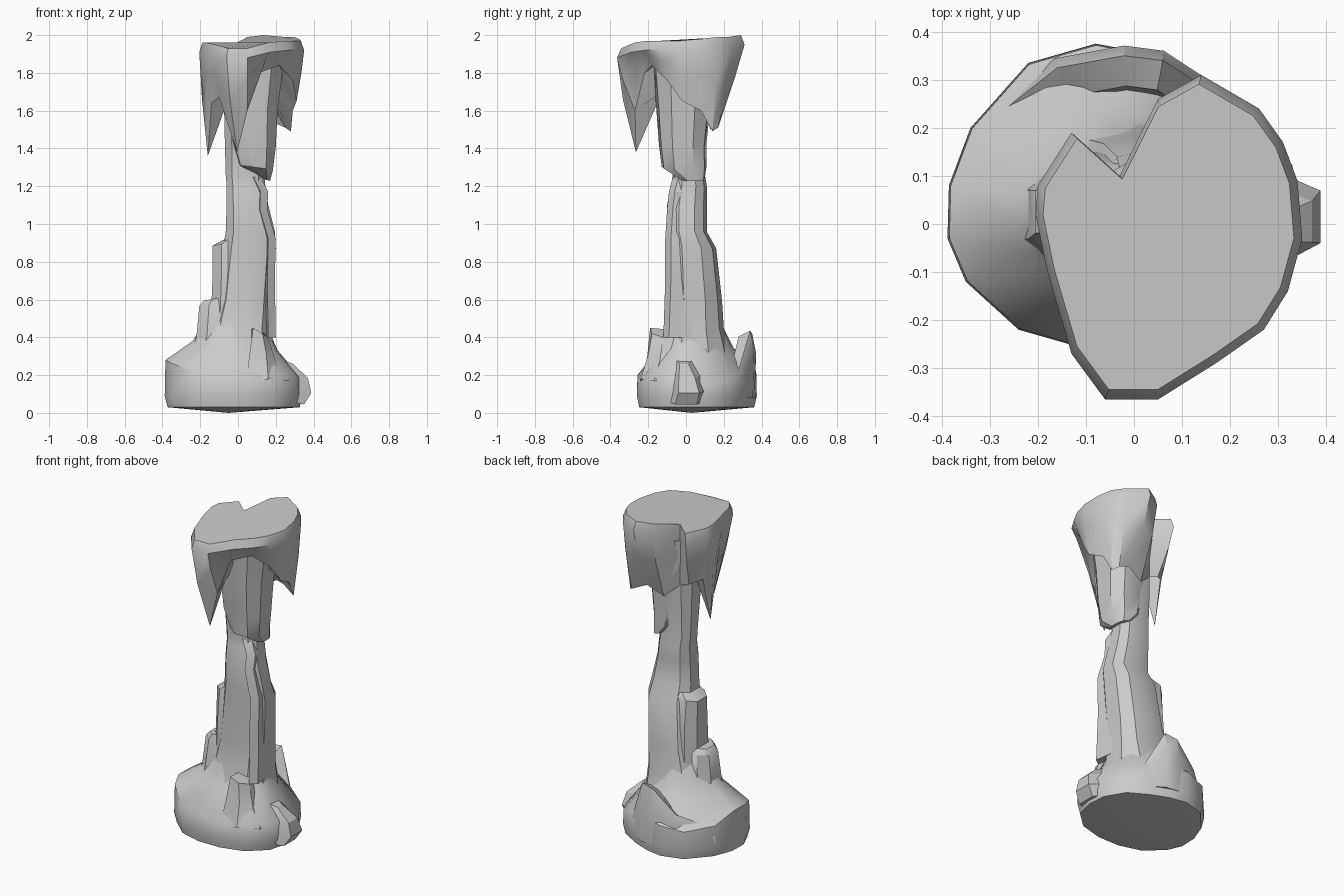
import bpy, math
from mathutils import Vector as V


def skin(name, rings, angle=35, tip=None):
    """Loft closed rings of equal length; optional tip closes the first ring."""
    n = len(rings[0])
    verts = [tuple(p) for r in rings for p in r]
    faces = []
    for k in range(len(rings) - 1):
        a, b = k * n, (k + 1) * n
        for i in range(n):
            j = (i + 1) % n
            faces.append((a + i, a + j, b + j, b + i))
    if tip:
        verts.append(tip)
        faces += [((i + 1) % n, i, len(verts) - 1) for i in range(n)]
    else:
        faces.append(tuple(reversed(range(n))))
    faces.append(tuple(range((len(rings) - 1) * n, len(rings) * n)))
    me = bpy.data.meshes.new(name)
    me.from_pydata(verts, [], faces)
    me.update()
    ob = bpy.data.objects.new(name, me)
    bpy.context.collection.objects.link(ob)
    bpy.ops.object.select_all(action='DESELECT')
    ob.select_set(True)
    bpy.context.view_layer.objects.active = ob
    bpy.ops.object.shade_smooth_by_angle(angle=math.radians(angle))
    return ob


def oval(z, x0, x1, y0, y1, n=10, tilt=0.0, power=0.8):
    """Boxy oval filling the given x and y range; tilt raises the +x side."""
    pts = []
    for i in range(n):
        t = 2 * math.pi * (i + 0.5) / n
        c, s = math.cos(t) / math.cos(math.pi / n), math.sin(t)
        c = math.copysign(min(1, abs(c)) ** power, c)
        s = math.copysign(abs(s) ** power, s)
        pts.append(V(((x0 + x1) / 2 + c * (x1 - x0) / 2,
                      (y0 + y1) / 2 + s * (y1 - y0) / 2, z + tilt * c)))
    return pts


def ovals(name, rows, n=10, tilt=0.0, angle=35):
    return skin(name, [oval(*r, n=n, tilt=tilt) for r in rows], angle)


# Spreading foot: outline x, y and shoulder height
foot = [(.34, 0, .18), (.33, .12, .15), (.26, .24, .18), (.14, .31, .22),
        (.03, .355, .24), (-.08, .375, .22), (-.22, .335, .20), (-.34, .20, .22),
        (-.385, .08, .28), (-.388, -.03, .28), (-.35, -.12, .26), (-.24, -.22, .22),
        (-.10, -.26, .20), (.05, -.26, .18), (.20, -.22, .20), (.31, -.12, .20)]


def foot_ring(f, zf):
    c = V((0.0, .04))
    return [V((*V((x, y)).lerp(c, f), zf(s))) for x, y, s in foot]


skin("column_foot", [foot_ring(.04, lambda s: .03),
                     foot_ring(0, lambda s: .09),
                     foot_ring(.01, lambda s: s),
                     foot_ring(.38, lambda s: s * .5 + .24),
                     foot_ring(.52, lambda s: s * .3 + .38),
                     foot_ring(.68, lambda s: .58)], 40, (-.05, .03, .0))

# Main shaft
ovals("column_shaft", [
    (.30, -.20, .19, -.15, .24), (.45, -.15, .18, -.11, .20),
    (.60, -.11, .185, -.10, .19), (.87, -.08, .20, -.10, .16),
    (.96, -.065, .195, -.10, .11), (1.10, -.06, .16, -.10, .11),
    (1.20, -.06, .145, -.08, .11), (1.26, -.065, .14, -.07, .10),
    (1.45, -.07, .16, -.10, .11), (1.90, -.08, .20, -.14, .12)])

# Stepped ledges on the left of the shaft
ovals("lower_ledge", [(.30, -.25, 0, -.10, .14), (.42, -.22, 0, -.09, .13),
                      (.58, -.205, .0, -.07, .12), (.61, -.18, .0, -.06, .10)], 8, .015)
ovals("upper_ledge", [(.50, -.145, .05, -.08, .16), (.72, -.135, .05, -.08, .15),
                      (.90, -.135, .05, -.06, .13), (.93, -.08, .05, -.05, .11)], 8, .015)

# Hanging upper chunk of the shaft
ovals("upper_chunk", [(1.24, .09, .17, -.03, .10), (1.30, .0, .185, -.13, .11),
                      (1.42, -.04, .20, -.145, .11), (1.62, -.06, .21, -.16, .13),
                      (1.85, -.07, .24, -.18, .16)], 9, -.012)

# Jagged ridge along the front right edge
skin("shaft_ridge", [[V((x - .05, -.05, z)), V((x - .04, y, z)), V((x, y + .03, z)), V((x - .02, .04, z))]
                     for x, y, z in [(.20, -.12, .40), (.195, -.11, .70), (.20, -.11, .92),
                                     (.155, -.10, 1.08), (.16, -.09, 1.17), (.12, -.07, 1.25)]], 25)

# Flaring head: rim x, y, z then hanging edge x, y, z
head = [(.35, -.03, 1.97, .31, -.02, 1.65), (.34, .09, 1.98, .29, .08, 1.60),
        (.31, .17, 1.99, .28, .14, 1.49), (.26, .24, 1.99, .25, .17, 1.51),
        (.14, .31, 2.0, .16, .15, 1.55), (.05, .26, 1.99, .06, .13, 1.50),
        (-.03, .10, 1.95, -.03, .10, 1.58), (-.13, .19, 1.95, -.09, .10, 1.60),
        (-.20, .08, 1.96, -.15, .05, 1.63), (-.205, .02, 1.96, -.16, -.01, 1.36),
        (-.18, -.10, 1.96, -.14, -.07, 1.64), (-.13, -.27, 1.95, -.10, -.22, 1.67),
        (-.06, -.365, 1.93, -.005, -.265, 1.38), (.05, -.365, 1.93, .05, -.27, 1.60),
        (.17, -.29, 1.96, .11, -.22, 1.80), (.27, -.22, 1.97, .22, -.18, 1.84),
        (.32, -.14, 1.97, .29, -.10, 1.76)]
inner, low, mid, rim, top = [], [], [], [], []
core = V((.06, -.01))
for x, y, z, a, b, c in head:
    p, q = V((x, y)), V((a, b))
    inner.append(V((*q.lerp(core, .55), max(c, 1.62) + .08)))
    low.append(V((a, b, c)))
    mid.append(V((*p.lerp(q, .32), z * .5 + c * .5)))
    rim.append(V((x, y, z - .05)))
    top.append(V((*p.lerp(core, .06), z)))
skin("column_head", [inner, low, mid, rim, top], 35)

# Raised slab behind the foot: inner edge, outer edge, top height
slab = [(.17, .27, .20), (.06, .34, .435), (-.02, .35, .42), (-.16, .325, .29), (-.33, .19, .20)]
skin("back_slab", [[V((x * 1.03, y * 1.04, .08)), V((x * 1.03, y * 1.06, z * .75)), V((x, y, z)),
                    V((x * .8, y * .82, z - .03)), V((x * .72, y * .72, .08))]
                   for x, y, z in slab], 25)

# Pointed lump at the front right
skin("front_lump", [[V(p) for p in r] for r in (
    [(.04, -.24, .15), (.16, -.24, .18), (.27, -.17, .17), (.24, .04, .17), (.05, .02, .15)],
    [(.06, -.205, .30), (.15, -.20, .31), (.20, -.14, .27), (.18, .0, .29), (.06, .0, .30)],
    [(.08, -.19, .45), (.13, -.18, .42), (.16, -.12, .40), (.14, -.05, .42), (.07, -.08, .44)])], 25)

# Loose rock on the right rim
ovals("side_rock", [(.06, .20, .35, -.10, .10), (.12, .20, .388, -.08, .11),
                    (.20, .20, .37, -.07, .08), (.275, .21, .29, -.05, .03)], 6, -.015, 20)
